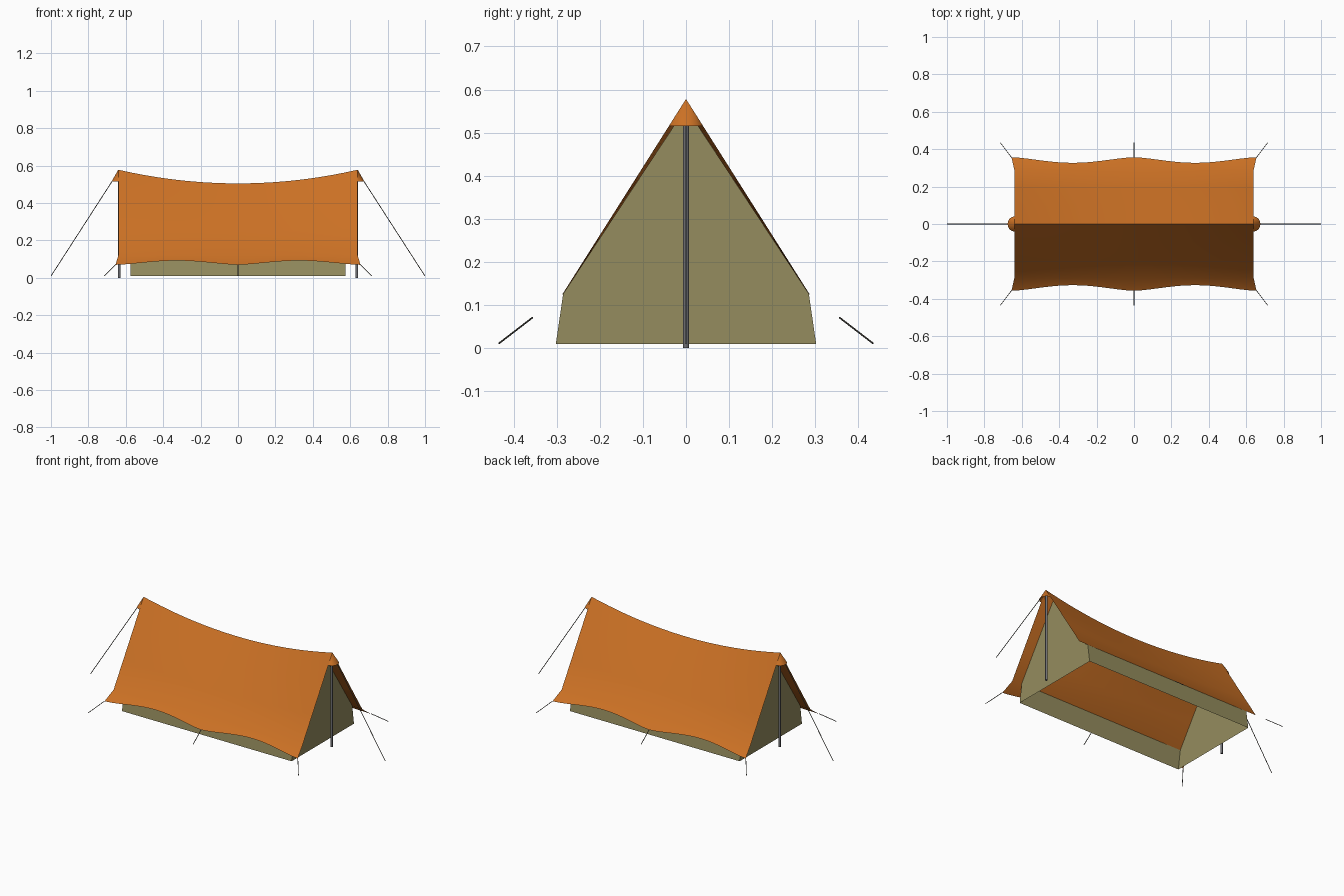
import bpy, math
from mathutils import Vector

if "Cube" in bpy.data.objects:
    bpy.data.objects.remove(bpy.data.objects["Cube"])


def material(name, rgb):
    m = bpy.data.materials.new(name)
    m.diffuse_color = (*rgb, 1)
    m.use_nodes = True
    m.node_tree.nodes["Principled BSDF"].inputs["Base Color"].default_value = m.diffuse_color
    return m


ORANGE = material("orange_canvas", (0.60, 0.165, 0.018))
OLIVE = material("olive_canvas", (0.30, 0.265, 0.112))
GREY = material("grey_metal", (0.16, 0.16, 0.175))
CORD = material("dark_cord", (0.10, 0.095, 0.08))


def make(name, verts, faces, mat, smooth=False):
    me = bpy.data.meshes.new(name)
    me.from_pydata(verts, [], faces)
    me.materials.append(mat)
    ob = bpy.data.objects.new(name, me)
    bpy.context.collection.objects.link(ob)
    if smooth:
        bpy.ops.object.select_all(action='DESELECT')
        ob.select_set(True)
        bpy.context.view_layer.objects.active = ob
        bpy.ops.object.shade_smooth_by_angle(angle=math.radians(35))
    return ob


def rod(name, a, b, radius, sides, mat):
    a, b = Vector(a), Vector(b)
    bpy.ops.mesh.primitive_cylinder_add(vertices=sides, radius=radius,
                                        depth=(b - a).length, location=(a + b) / 2)
    ob = bpy.context.object
    ob.name = name
    ob.rotation_euler = (b - a).to_track_quat('Z', 'Y').to_euler()
    ob.data.materials.append(mat)
    bpy.ops.object.shade_smooth_by_angle(angle=math.radians(50))


# Fly sheet: sagging ridge, straight slopes, flared scalloped hem
N, HALF = 32, 0.64
EAVE_Y, EAVE_Z = 0.29, 0.12


def section(t):
    ridge = 0.505 + 0.073 * t * t
    hem_y = 0.357 - 0.030 * abs(math.sin(math.pi * t)) ** 1.5
    hem_z = EAVE_Z - 0.75 * (hem_y - EAVE_Y)
    x = t * HALF
    side = [(t * 0.655, hem_y, hem_z), (x, EAVE_Y, EAVE_Z)]
    side += [(x, EAVE_Y * k, ridge + (EAVE_Z - ridge) * k) for k in (0.67, 0.33)]
    mirrored = [(px, -py, pz) for px, py, pz in reversed(side)]
    return side + [(x, 0, ridge)] + mirrored


rows = [section(-1 + 2 * i / N) for i in range(N + 1)]
w = len(rows[0])
make("fly_sheet", [p for r in rows for p in r],
     [(i * w + j, (i + 1) * w + j, (i + 1) * w + j + 1, i * w + j + 1)
      for i in range(N) for j in range(w - 1)], ORANGE, True)

# Inner tent: two low side walls and two gable ends, open below
X = 0.575
gable = [(-0.302, 0.01), (0.302, 0.01), (0.285, 0.126), (0, 0.558), (-0.285, 0.126)]
verts = [(s * X, y, z) for s in (-1, 1) for y, z in gable]
make("inner_tent", verts,
     [(4, 3, 2, 1, 0), (5, 6, 7, 8, 9), (1, 2, 7, 6), (0, 5, 9, 4)], OLIVE)

for s, end in ((-1, "left"), (1, "right")):
    # Half-cone hood over the pole top
    arc = [math.pi * (k / 8 - 0.5) for k in range(9)]
    make(end + "_hood",
         [(s * 0.64, 0, 0.578)] + [(s * (0.64 + 0.036 * math.cos(a)), 0.040 * math.sin(a), 0.515)
                                   for a in arc],
         [(0, k, k + 1)[::s] for k in range(1, 9)], ORANGE, True)
    # Upright pole and end guy line
    rod(end + "_pole", (s * 0.635, 0, 0), (s * 0.635, 0, 0.56), 0.007, 12, GREY)
    rod(end + "_end_guy_line", (s * 0.645, 0, 0.56), (s * 0.999, 0, 0.011), 0.002, 6, CORD)

# Hem guy lines at the corners and the middle of each side
for f, side in ((-1, "front"), (1, "back")):
    for s, pos in ((-1, "left"), (0, "middle"), (1, "right")):
        rod(f"{side}_{pos}_guy_line", (s * 0.655, f * 0.356, 0.071),
            (s * 0.714, f * 0.434, 0.011), 0.002, 6, CORD)
